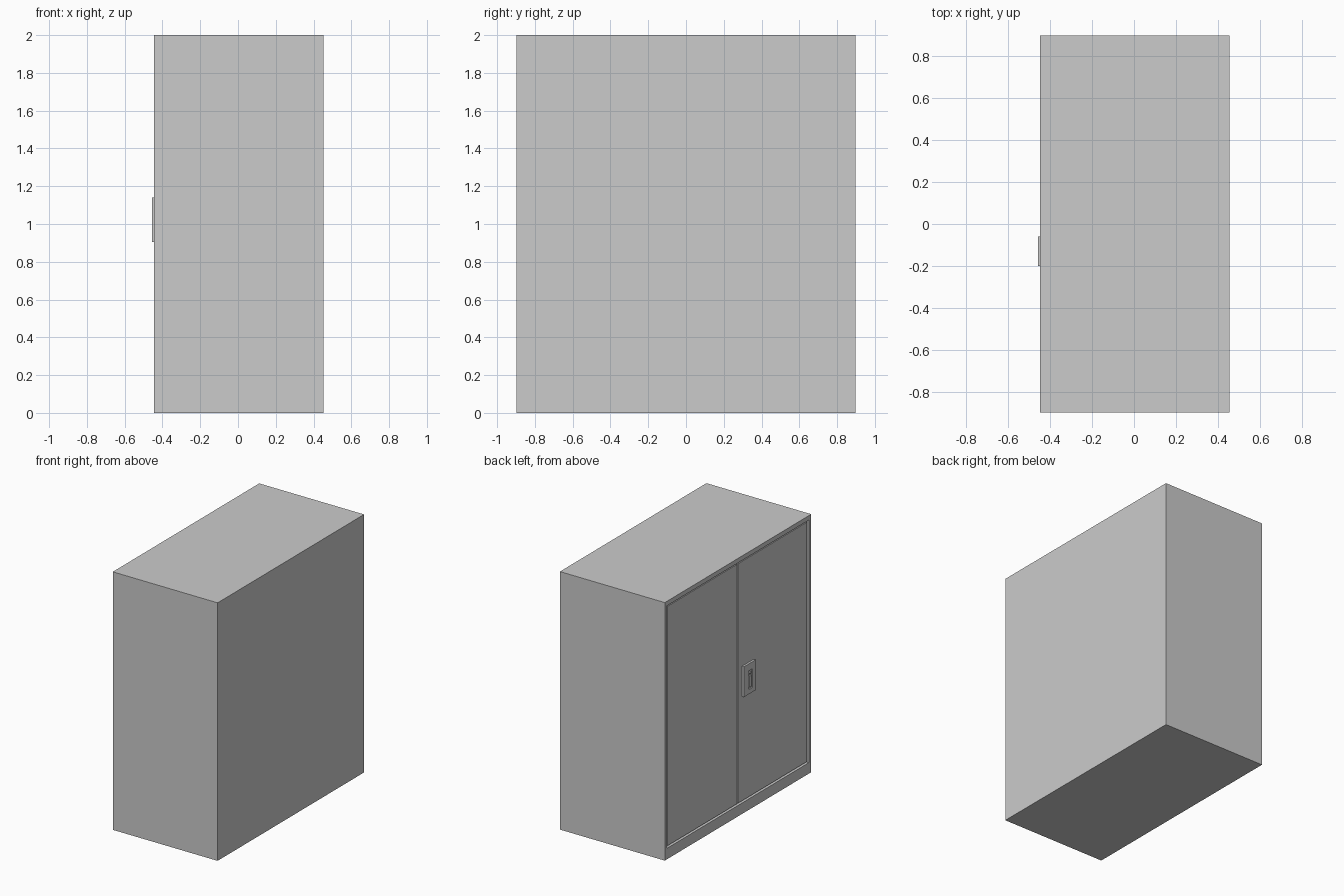
import bpy

if "Cube" in bpy.data.objects:
    bpy.data.objects.remove(bpy.data.objects["Cube"])

X0, X1 = -0.446, 0.453      # door side, back side
Y, H = 0.897, 2.0           # half width, height
SIDE, TOP, BASE = 0.03, 0.035, 0.085
GAP, T = 0.012, 0.025       # door gap, door thickness


def box(name, x, y, z):
    """Box from (min, max) ranges on each axis."""
    bpy.ops.mesh.primitive_cube_add(size=1, location=[sum(r) / 2 for r in (x, y, z)])
    ob = bpy.context.object
    ob.name = name
    ob.scale = [r[1] - r[0] for r in (x, y, z)]
    bpy.ops.object.transform_apply(location=False, rotation=False, scale=True)
    return ob


def cut(target, cutter):
    """Subtract a cutter and discard it."""
    m = target.modifiers.new("cut", 'BOOLEAN')
    m.operation, m.solver, m.object = 'DIFFERENCE', 'EXACT', cutter
    bpy.context.view_layer.objects.active = target
    bpy.ops.object.modifier_apply(modifier=m.name)
    bpy.data.objects.remove(cutter, do_unlink=True)


# Cabinet shell, open on the door side
shell = box("cabinet_shell", (X0, X1), (-Y, Y), (0, H))
cut(shell, box("cavity", (X0 - 0.1, X1 - SIDE), (-Y + SIDE, Y - SIDE), (BASE, H - TOP)))

# Pair of inset doors and the stops behind their gaps
door_x = (X0 + 0.006, X0 + 0.006 + T)
stop_x = (door_x[1], door_x[1] + 0.015)
z0, z1 = BASE + GAP, H - TOP - GAP
for side, s in (("left", 1), ("right", -1)):
    y = sorted((s * GAP / 2, s * (Y - SIDE - GAP)))
    box(side + "_door", door_x, y, (z0, z1))
    y = sorted((s * (Y - SIDE - 0.05), s * (Y - SIDE)))
    box(side + "_door_stop", stop_x, y, (BASE, H - TOP))
box("centre_door_stop", stop_x, (-0.03, 0.03), (BASE, H - TOP))
for name, z in (("bottom", (BASE, BASE + 0.05)), ("top", (H - TOP - 0.05, H - TOP))):
    box(name + "_door_stop", stop_x, (-Y + SIDE + 0.05, Y - SIDE - 0.05), z)

# Handle plate with a shallow slot and a flush lever
plate = box("handle_plate", (-0.456, door_x[0]), (-0.2, -0.06), (0.905, 1.14))
cut(plate, box("slot", (-0.47, -0.447), (-0.165, -0.118), (0.94, 1.085)))
box("handle_lever", (-0.455, -0.446), (-0.152, -0.131), (0.955, 1.04))

# Lock barrel above the lever
bpy.ops.mesh.primitive_cylinder_add(vertices=16, radius=0.011, depth=0.009,
                                    location=(-0.4505, -0.1415, 1.063),
                                    rotation=(0, 1.5708, 0))
bpy.context.object.name = "lock_barrel"
bpy.ops.object.shade_smooth_by_angle()
